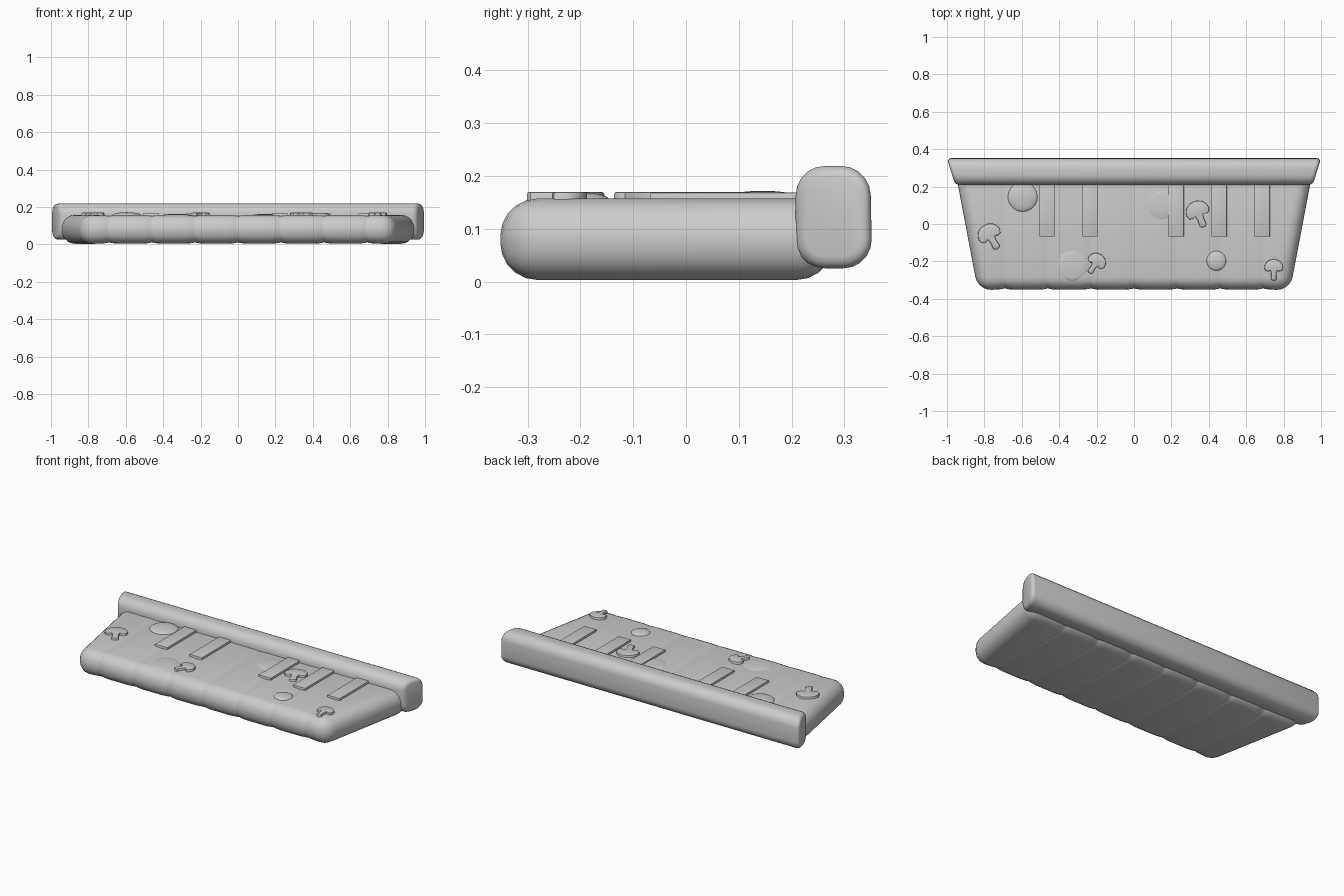
import bpy, bmesh, math
from mathutils import Vector, Matrix

if "Cube" in bpy.data.objects:
    bpy.data.objects.remove(bpy.data.objects["Cube"])


def finish(name, bm, angle=40):
    bmesh.ops.recalc_face_normals(bm, faces=bm.faces[:])
    me = bpy.data.meshes.new(name)
    bm.to_mesh(me)
    bm.free()
    ob = bpy.data.objects.new(name, me)
    bpy.context.collection.objects.link(ob)
    bpy.ops.object.select_all(action='DESELECT')
    ob.select_set(True)
    bpy.context.view_layer.objects.active = ob
    bpy.ops.object.shade_smooth_by_angle(angle=math.radians(angle))
    return ob


def prism(outline, z0, z1):
    bm = bmesh.new()
    f = bm.faces.new([bm.verts.new((x, y, z0)) for x, y in outline])
    r = bmesh.ops.extrude_face_region(bm, geom=[f])
    for v in r['geom']:
        if isinstance(v, bmesh.types.BMVert):
            v.co.z = z1
    bmesh.ops.recalc_face_normals(bm, faces=bm.faces[:])
    return bm


def bevel(bm, edges, width, seg):
    bmesh.ops.bevel(bm, geom=edges, offset=width, offset_type='OFFSET',
                    segments=seg, profile=0.5, affect='EDGES', clamp_overlap=True)


# Slab of white keys: rounded trapezoid with pinched grooves
bm = prism([(-0.835, -0.352), (0.835, -0.352), (0.955, 0.28), (-0.955, 0.28)], 0.003, 0.157)
bevel(bm, bm.edges[:], 0.07, 5)
grooves = [i * 0.23 for i in range(-3, 4)]
depth = {0: 0.009, 0.012: 0.004, 0.05: 0.001}
for g in grooves:
    for d in (-0.05, -0.012, 0, 0.012, 0.05):
        bmesh.ops.bisect_plane(bm, geom=bm.verts[:] + bm.edges[:] + bm.faces[:],
                               plane_co=(g + d, 0, 0), plane_no=(1, 0, 0), dist=1e-6)
bm.normal_update()
moves = []
for v in bm.verts:
    for g in grooves:
        for d, dep in depth.items():
            if abs(abs(v.co.x - g) - d) < 1e-4:
                n = Vector((0, v.normal.y, v.normal.z))
                k = 0.5 if n.z > 0.8 else 1
                moves.append((v, n * dep * k))
for v, m in moves:
    v.co -= m
finish("white_keys", bm, 50)

# Thick rounded crust along the back
bm = prism([(-0.955, 0.208), (0.955, 0.208), (1.0, 0.353), (-1.0, 0.353)], 0.025, 0.219)
for v in bm.verts:
    if v.co.z > 0.1 and v.co.y > 0.3:
        v.co.y -= 0.004
long_edges = [e for e in bm.edges if abs(e.verts[0].co.x - e.verts[1].co.x) > 1]
bevel(bm, long_edges, 0.055, 5)
ends = [e for e in bm.edges if abs(e.verts[0].co.x - e.verts[1].co.x) < 0.1
        and any(abs(f.normal.x) > 0.8 for f in e.link_faces)]
bevel(bm, ends, 0.022, 3)
finish("back_crust", bm, 50)

# Black keys: low strips
for i, x in enumerate((-0.465, -0.235, 0.225, 0.455, 0.685)):
    bm = prism([(x - 0.041, -0.068), (x + 0.041, -0.068), (x + 0.041, 0.24), (x - 0.041, 0.24)], 0.14, 0.169)
    bevel(bm, [e for e in bm.edges if all(v.co.z > 0.15 for v in e.verts)], 0.004, 2)
    finish(f"black_key_{i + 1}", bm)

# Round toppings: shallow domes
for i, (x, y, r, z) in enumerate(((-0.595, 0.145, 0.08, 0.172), (-0.33, -0.22, 0.083, 0.163),
                                  (0.15, 0.102, 0.08, 0.163), (0.44, -0.197, 0.053, 0.169))):
    bm = bmesh.new()
    bmesh.ops.create_uvsphere(bm, u_segments=32, v_segments=16, radius=1)
    bmesh.ops.transform(bm, verts=bm.verts[:],
                        matrix=Matrix.Translation((x, y, 0.153)) @ Matrix.Diagonal((r, r, z - 0.153, 1)))
    finish(f"round_topping_{i + 1}", bm, 60)

# Mushroom slices: half outline mirrored, extruded and bevelled
half = [(0.017, -0.065), (0.015, -0.03), (0.02, -0.012), (0.034, -0.018), (0.049, -0.014),
        (0.057, 0.004), (0.053, 0.025), (0.04, 0.043), (0.02, 0.054)]
outline = [(0.008, -0.072)] + half + [(0, 0.057)] + [(-x, y) for x, y in reversed(half)] + [(-0.008, -0.072)]
for i, (x, y, s, deg) in enumerate(((-0.77, -0.062, 1.12, 30), (-0.203, -0.207, 0.9, -33),
                                    (0.343, 0.06, 1.13, 22), (0.747, -0.238, 0.88, 0))):
    c, n = math.cos(math.radians(deg)) * s, math.sin(math.radians(deg)) * s
    bm = prism([(x + a * c - b * n, y + a * n + b * c) for a, b in outline], 0.14, 0.17)
    bevel(bm, [e for e in bm.edges if all(v.co.z > 0.15 for v in e.verts)], 0.005, 2)
    finish(f"mushroom_{i + 1}", bm)
